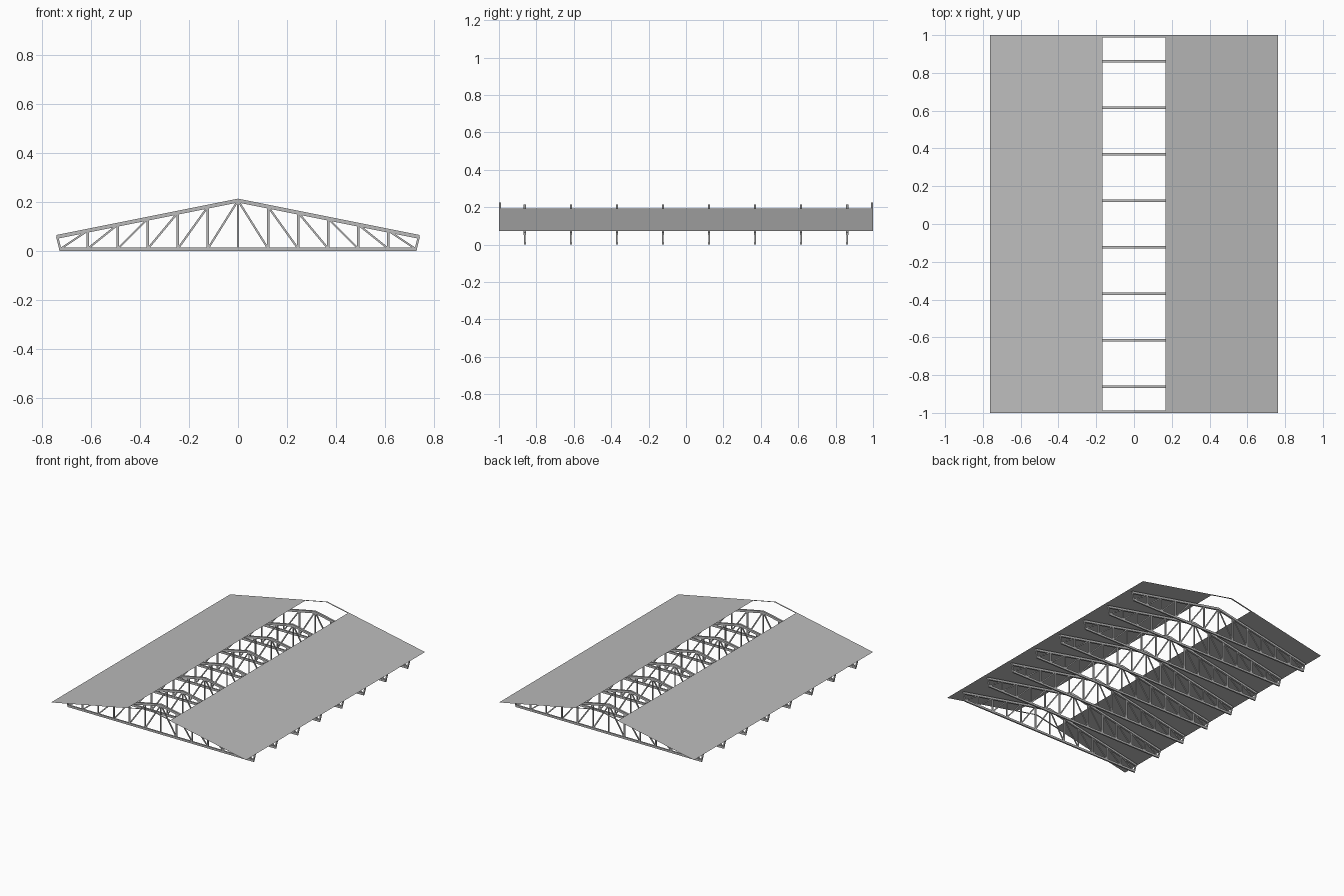
import bpy, bmesh
from mathutils import Vector

if "Cube" in bpy.data.objects:
    bpy.data.objects.remove(bpy.data.objects["Cube"])

steel = bpy.data.materials.new("steel_grey")
steel.diffuse_color = (0.5, 0.5, 0.5, 1)
steel.use_nodes = True
steel.node_tree.nodes["Principled BSDF"].inputs["Base Color"].default_value = steel.diffuse_color

SLOPE = 0.2
APEX = 0.214          # top of truss ridge
ROOF = 0.226          # height of roof plane at the ridge
TRUSS_Y = [-0.861 + 0.246 * i for i in range(8)]


def finish(name, bm):
    mesh = bpy.data.meshes.new(name)
    bm.to_mesh(mesh)
    bm.free()
    mesh.materials.append(steel)
    obj = bpy.data.objects.new(name, mesh)
    bpy.context.collection.objects.link(obj)
    return obj


def prism(bm, outline, y, depth):
    """Extrude an xz outline by depth, centred on y."""
    a = [bm.verts.new((x, y - depth / 2, z)) for x, z in outline]
    b = [bm.verts.new((x, y + depth / 2, z)) for x, z in outline]
    n = len(a)
    bm.faces.new(a)
    bm.faces.new(b[::-1])
    for i in range(n):
        bm.faces.new((a[i], b[i], b[(i + 1) % n], a[(i + 1) % n]))


def bar(bm, p, q, width, y, depth):
    p, q = Vector(p), Vector(q)
    d = (q - p).normalized() * (width / 2)
    s = Vector((-d.y, d.x))
    prism(bm, [p - s, q - s, q + s, p + s], y, depth)


def top_z(x):
    return APEX - 0.008 - SLOPE * abs(x)


def truss(name, y):
    bm = bmesh.new()
    # bottom chord
    bar(bm, (-0.728, 0.0075), (0.728, 0.0075), 0.015, y, 0.010)
    # top chord, one bent profile
    t = 0.016
    prism(bm, [(-0.737, APEX - t - 0.737 * SLOPE), (0, APEX - t),
               (0.737, APEX - t - 0.737 * SLOPE), (0.741, APEX - 0.741 * SLOPE),
               (0, APEX), (-0.741, APEX - 0.741 * SLOPE)], y, 0.013)
    # centre post
    bar(bm, (0, 0.01), (0, top_z(0)), 0.007, y, 0.006)
    nodes = [0.1225 * i for i in range(6)] + [0.722]
    for side in (-1, 1):
        # end post
        bar(bm, (side * 0.724, 0.005), (side * 0.737, top_z(0.737)), 0.009, y, 0.008)
        # verticals and diagonals
        for x in nodes[1:6]:
            bar(bm, (side * x, 0.01), (side * x, top_z(x)), 0.010, y, 0.007)
        for inner, outer in zip(nodes, nodes[1:]):
            bar(bm, (side * outer, 0.01), (side * inner, top_z(inner)), 0.008, y, 0.006)
    bmesh.ops.recalc_face_normals(bm, faces=bm.faces)
    return finish(name, bm)


def sheet(name, x0, x1, y0, y1):
    """Single sloping sheet lying in the roof plane, facing up."""
    bm = bmesh.new()
    pts = [(x0, y0), (x1, y0), (x1, y1), (x0, y1)]
    bm.faces.new([bm.verts.new((x, y, ROOF - SLOPE * abs(x))) for x, y in pts])
    return finish(name, bm)


# row of trusses
for i, y in enumerate(TRUSS_Y):
    truss(f"truss_{i + 1}", y)

# roof panels either side of the open ridge
sheet("roof_panel_left", -0.762, -0.166, -1, 1)
sheet("roof_panel_right", 0.166, 0.762, -1, 1)

# narrow ridge strips closing both ends
for end, y0 in (("front", -1), ("back", 0.988)):
    sheet(f"ridge_strip_{end}_left", -0.166, 0, y0, y0 + 0.012)
    sheet(f"ridge_strip_{end}_right", 0, 0.166, y0, y0 + 0.012)
